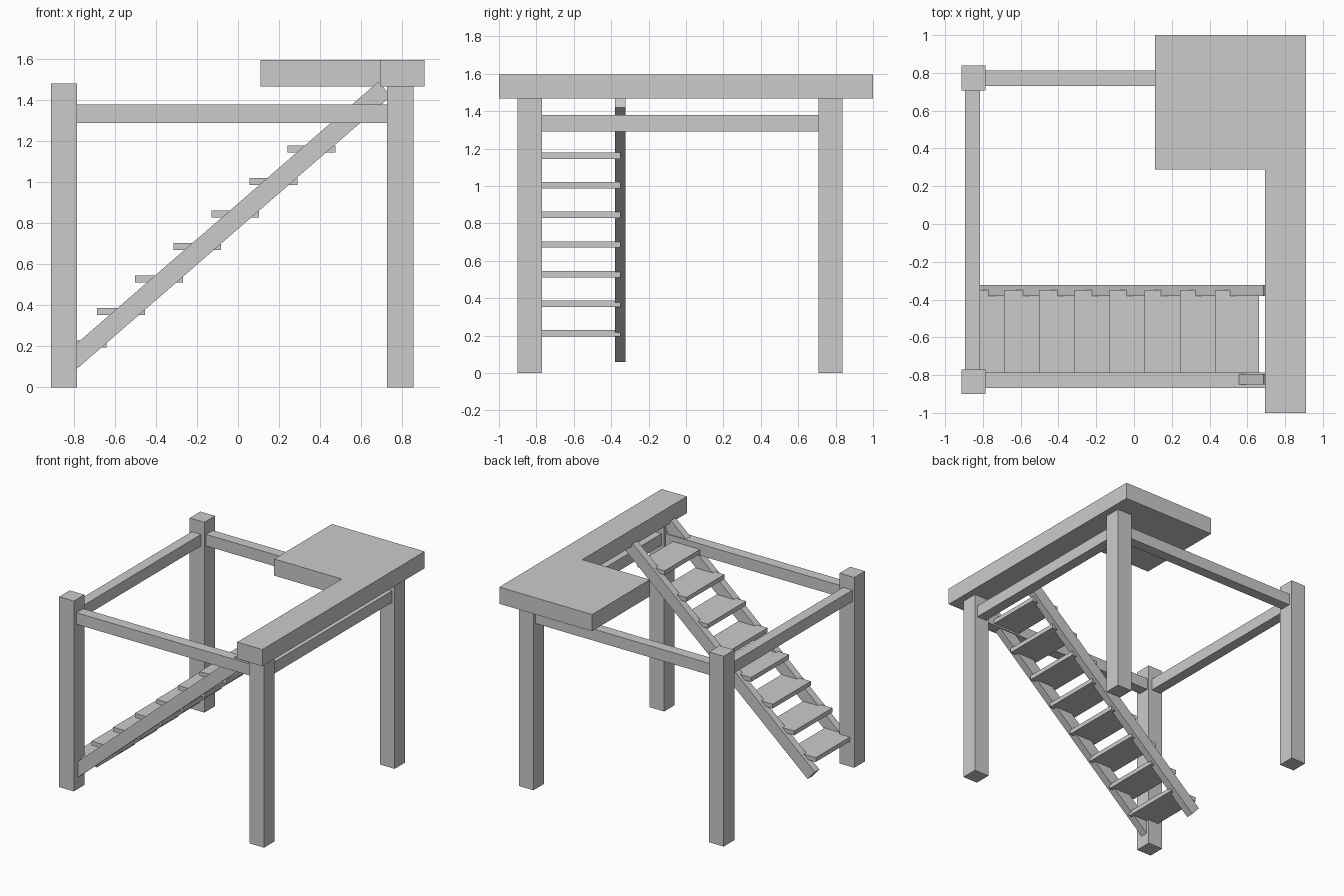
import bpy, bmesh, math
from mathutils import Vector

if "Cube" in bpy.data.objects:
    bpy.data.objects.remove(bpy.data.objects["Cube"])


def prism(name, pts, offset):
    """Extrude a planar polygon by an offset vector."""
    bm = bmesh.new()
    face = bm.faces.new([bm.verts.new(p) for p in pts])
    res = bmesh.ops.extrude_face_region(bm, geom=[face])
    verts = [g for g in res["geom"] if isinstance(g, bmesh.types.BMVert)]
    bmesh.ops.translate(bm, verts=verts, vec=Vector(offset))
    bmesh.ops.recalc_face_normals(bm, faces=bm.faces)
    mesh = bpy.data.meshes.new(name)
    bm.to_mesh(mesh)
    bm.free()
    obj = bpy.data.objects.new(name, mesh)
    bpy.context.collection.objects.link(obj)
    return obj


def box(name, x0, x1, y0, y1, z0, z1):
    return prism(name, [(x0, y0, z0), (x1, y0, z0), (x1, y1, z0), (x0, y1, z0)],
                 (0, 0, z1 - z0))


# Corner posts: the left pair stands free, the right pair carries the top
for side, y0, y1 in (("front", -0.90, -0.77), ("back", 0.708, 0.838)):
    box(f"{side}_left_post", -0.912, -0.785, y0, y1, 0, 1.483)
    box(f"{side}_right_post", 0.728, 0.855, y0, y1, 0, 1.467)

# Rails between the posts
RZ = (1.29, 1.38)
box("front_rail", -0.785, 0.728, -0.868, -0.785, *RZ)
box("back_rail", -0.785, 0.728, 0.73, 0.812, *RZ)
box("left_rail", -0.895, -0.815, -0.77, 0.708, *RZ)
box("right_rail", 0.75, 0.832, -0.77, 0.708, *RZ)

# L-shaped platform
outline = [(0.693, -1), (0.91, -1), (0.91, 1), (0.11, 1), (0.11, 0.288), (0.693, 0.288)]
prism("platform", [(x, y, 1.467) for x, y in outline], (0, 0, 0.13))

# Sloping stringers with square-cut ends
a, b = Vector((-0.853, 0, 0.094)), Vector((0.716, 0, 1.456))
d = (b - a).normalized()
n = Vector((-d.z, 0, d.x)) * 0.047
for name, y0, y1 in (("outer_stringer", -0.85, -0.793), ("inner_stringer", -0.38, -0.323)):
    s = Vector((0, y0, 0))
    prism(name, [a - n + s, b - n + s, b + n + s, a + n + s], (0, y1 - y0, 0))

# Stair treads
for i in range(8):
    x, z = -0.874 + 0.1861 * i, 0.195 + 0.1583 * i
    box(f"tread_{i + 1}", x, x + 0.233, -0.82, -0.35, z, z + 0.034)
